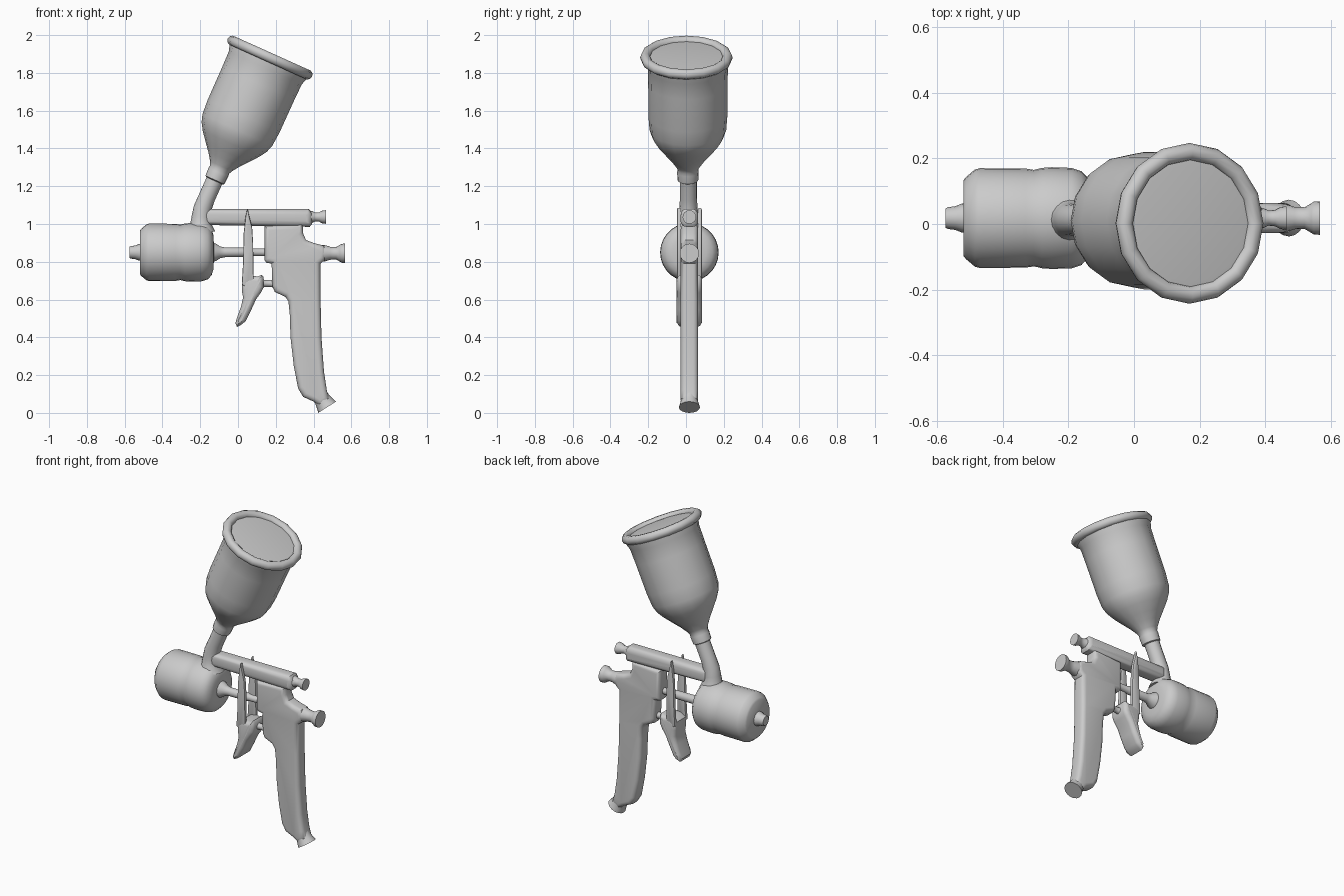
import bpy, bmesh, math
from mathutils import Vector

if "Cube" in bpy.data.objects:
    bpy.data.objects.remove(bpy.data.objects["Cube"])

YC = 0.018  # centre plane of the gun


def finish(name, bm, angle=40):
    bmesh.ops.recalc_face_normals(bm, faces=bm.faces)
    me = bpy.data.meshes.new(name)
    bm.to_mesh(me)
    bm.free()
    me.shade_smooth()
    me.set_sharp_from_angle(angle=math.radians(angle))
    ob = bpy.data.objects.new(name, me)
    bpy.context.collection.objects.link(ob)
    return ob


def bridge(bm, loops, cap=True):
    n = len(loops[0])
    for a, b in zip(loops, loops[1:]):
        for i in range(n):
            j = (i + 1) % n
            bm.faces.new((a[i], a[j], b[j], b[i]))
    if cap:
        bm.faces.new(loops[0])
        bm.faces.new(loops[-1])


def loft(name, rings, seg=16):
    """Round rings (centre, axis in the xz plane, radius) joined and capped."""
    bm = bmesh.new()
    loops = []
    for c, ax, r in rings:
        u = Vector((0, 1, 0))
        v = ax.cross(u).normalized()
        loops.append([bm.verts.new(c + r * (math.cos(t) * u + math.sin(t) * v))
                      for t in [2 * math.pi * i / seg for i in range(seg)]])
    bridge(bm, loops)
    return finish(name, bm)


def lathe(name, origin, axis, profile, seg=16):
    o, a = Vector(origin), Vector(axis).normalized()
    return loft(name, [(o + a * t, a, r) for t, r in profile], seg)


def inset(pts, d):
    area = sum(p[0] * q[1] - q[0] * p[1] for p, q in zip(pts, pts[1:] + pts[:1]))
    s = 1 if area > 0 else -1
    out = []
    for i, p in enumerate(pts):
        p = Vector(p)
        e1 = (p - Vector(pts[i - 1])).normalized()
        e2 = (Vector(pts[(i + 1) % len(pts)]) - p).normalized()
        n1, n2 = Vector((-e1.y, e1.x)) * s, Vector((-e2.y, e2.x)) * s
        m = (n1 + n2).normalized()
        out.append(p + m * d / max(0.6, m.dot(n1)))
    return out


def plate(name, pts, y, half, r, steps=4):
    """xz outline extruded along y with rounded rims."""
    bm = bmesh.new()
    loops = []
    angs = [math.pi / 2 * k / steps for k in range(steps + 1)]
    layers = [(-(half - r) - r * math.cos(t), r * (1 - math.sin(t))) for t in angs]
    layers += [(-h, d) for h, d in reversed(layers)]
    for h, d in layers:
        loops.append([bm.verts.new((p.x, y + h, p.y)) for p in inset(pts, d)])
    bridge(bm, loops)
    return finish(name, bm)


# Gravity cup, tilted back, with collar on its neck
tilt = Vector((0.41, 0, 0.912)).normalized()
base = Vector((-0.2, 0.01, 1.06))
lathe("paint_cup", base, tilt, [
    (0.185, .047), (0.19, .055), (0.235, .057), (0.25, .055), (0.27, .064),
    (0.31, .092), (0.35, .125), (0.40, .165), (0.44, .190), (0.48, .203),
    (0.56, .209), (0.75, .210), (0.84, .212), (0.872, .222), (0.89, .222)])
lathe("cup_lid", base + Vector((0, -.008, 0)), tilt, [(0.88, .205), (0.905, .203), (0.908, .18)])

# Rolled rim around the cup
bm = bmesh.new()
loops = []
cen, side = base + Vector((0, -.008, 0)) + tilt * 0.9, Vector((0, 1, 0))
across = tilt.cross(side)
for i in range(17):
    t = 2 * math.pi * (i % 16) / 16
    d = math.cos(t) * side + math.sin(t) * across
    if i == 16:
        loops.append(loops[0])
    else:
        loops.append([bm.verts.new(cen + d * (.218 + .027 * math.cos(k * math.pi / 5))
                                   + tilt * .027 * math.sin(k * math.pi / 5)) for k in range(10)])
bridge(bm, loops, cap=False)
finish("cup_rim", bm, 60)

# Pillar bending from the air cap up to the cup neck
up = Vector((0, 0, 1))
path = [(-.195, .96, 0, .075), (-.197, 1.0, 0, .056), (-.195, 1.04, .3, .05),
        (-.187, 1.085, .7, .048), (-.165, 1.14, 1, .045), (-.118, 1.245, 1, .045)]
loft("cup_neck", [(Vector((x, .013, z)), up.lerp(tilt, k).normalized(), r) for x, z, k, r in path])

# Air cap body with nozzle and needle stem
ctr = (0, YC, 0.85)
lathe("air_cap", ctr, (1, 0, 0), [
    (-.52, .115), (-.512, .125), (-.485, .148), (-.47, .152), (-.33, .151), (-.305, .147),
    (-.28, .153), (-.25, .155), (-.19, .153), (-.16, .143), (-.14, .122),
    (-.13, .09), (-.128, .05)], 28)
lathe("nozzle", ctr, (1, 0, 0), [(-.51, .045), (-.525, .044), (-.545, .036), (-.568, .033), (-.575, .029)])
lathe("needle_stem", ctr, (1, 0, 0), [(-.135, .052), (-.115, .045), (-.095, .031), (-.07, .026),
                                      (.06, .025), (.07, .02), (.16, .02)])

# Top bar with its adjusting knob
plate("top_bar", [(-.19, .995), (.38, .985), (.392, 1.0), (.392, 1.055), (.375, 1.08), (-.19, 1.08)],
      YC, .046, .03)
lathe("top_knob", (0, YC, 1.037), (1, 0, 0), [(.38, .034), (.395, .03), (.41, .023), (.43, .025),
                                              (.445, .033), (.465, .036)])

# Grip and gun body in one outline
plate("grip_body", [
    (.14, .99), (.14, .81), (.15, .795), (.178, .79), (.182, .67), (.195, .64), (.25, .615),
    (.267, .59), (.274, .52), (.278, .4), (.295, .25), (.318, .13), (.345, .085), (.40, .06),
    (.435, .035), (.485, .07), (.47, .12), (.455, .22), (.442, .4), (.437, .6), (.436, .79),
    (.46, .81), (.47, .85), (.455, .885), (.40, .90), (.36, .915), (.345, .95), (.345, 1.0)],
    YC, .046, .026)

# Rear knob and hose fitting
lathe("rear_knob", (0, YC, .845), (1, 0, 0), [(.42, .045), (.46, .043), (.49, .034), (.52, .033),
                                              (.54, .045), (.548, .05), (.567, .051)])
lathe("hose_fitting", (.472, YC, .03), (.534, 0, -.845), [(-.09, .044), (-.05, .043), (-.02, .05), (0, .056)])

# Trigger: two fork arms, tongue and pin
for s, side_name in ((-1, "front"), (1, "back")):
    plate("trigger_arm_" + side_name, [
        (.05, 1.085), (.06, 1.04), (.075, .98), (.08, .9), (.083, .70), (.05, .66),
        (.02, .68), (.027, .8), (.03, .95), (.04, 1.04)], YC + s * .055, .011, .006, 2)
plate("trigger_tongue", [
    (.083, .725), (.105, .722), (.125, .732), (.135, .72), (.135, .665), (.12, .635), (.095, .60),
    (.07, .545), (.04, .485), (.015, .465), (-.005, .455), (-.014, .475), (-.005, .505),
    (.015, .56), (.027, .61), (.02, .65), (.02, .70), (.05, .72)], YC, .067, .026)
lathe("trigger_pin", (0, YC, .685), (1, 0, 0), [(.12, .03), (.14, .018), (.17, .018), (.2, .024)])
